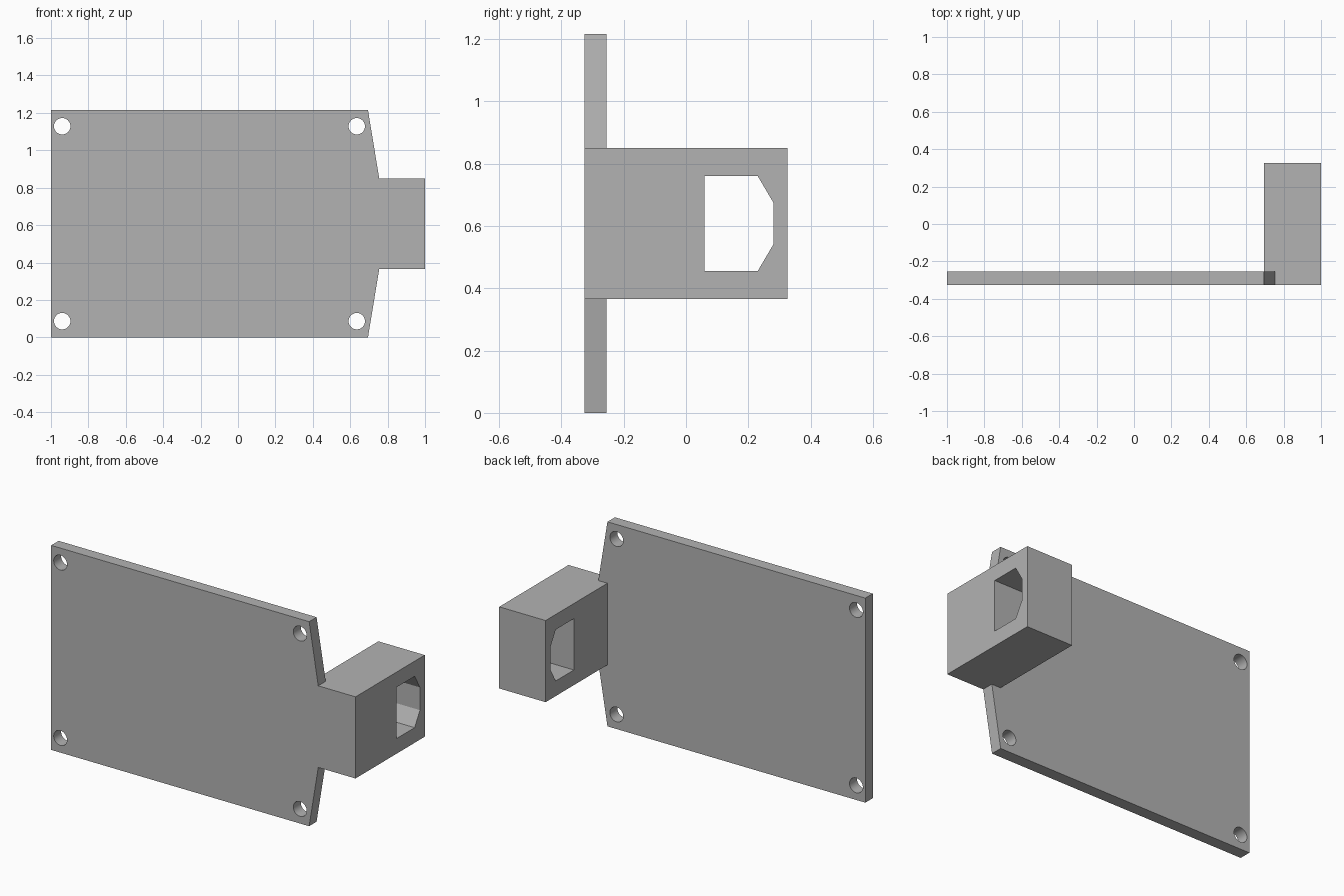
import bpy
import bmesh
import math
from mathutils import Vector

cube = bpy.data.objects.get("Cube")
if cube:
    bpy.data.objects.remove(cube, do_unlink=True)

grey = bpy.data.materials.new("plain grey")
grey.use_nodes = True
colour = (0.45, 0.45, 0.45, 1)
grey.diffuse_color = colour
grey.node_tree.nodes["Principled BSDF"].inputs["Base Color"].default_value = colour


def prism(name, points, sweep):
    """Solid made by sweeping a flat outline along a vector."""
    bm = bmesh.new()
    face = bm.faces.new([bm.verts.new(p) for p in points])
    swept = bmesh.ops.extrude_face_region(bm, geom=[face], use_keep_orig=True)
    moved = [v for v in swept["geom"] if isinstance(v, bmesh.types.BMVert)]
    bmesh.ops.translate(bm, verts=moved, vec=Vector(sweep))
    bmesh.ops.recalc_face_normals(bm, faces=bm.faces)
    mesh = bpy.data.meshes.new(name)
    bm.to_mesh(mesh)
    bm.free()
    mesh.materials.append(grey)
    obj = bpy.data.objects.new(name, mesh)
    bpy.context.collection.objects.link(obj)
    return obj


def combine(target, tool, operation):
    """Apply a boolean and discard the tool."""
    bpy.context.view_layer.objects.active = target
    mod = target.modifiers.new(operation.lower(), "BOOLEAN")
    mod.operation = operation
    mod.solver = "EXACT"
    mod.object = tool
    bpy.ops.object.modifier_apply(modifier=mod.name)
    bpy.data.objects.remove(tool, do_unlink=True)


front, back, thick = -0.325, 0.325, 0.07
height, mid = 1.215, 0.6075
block_low, block_high = mid - 0.2425, mid + 0.2425
block_in = 0.695

# Mounting plate with a tapered end
outline = [(-1, 0), (block_in, 0), (0.755, block_low), (0.755, block_high),
           (block_in, height), (-1, height)]
plate = prism("mounting_plate", [(x, front, z) for x, z in outline], (0, thick, 0))

# Socket block joined to the tapered end
corners = [(front, block_low), (back, block_low), (back, block_high), (front, block_high)]
block = prism("socket_block", [(block_in, y, z) for y, z in corners], (1 - block_in, 0, 0))
combine(plate, block, "UNION")

# Socket opening with chamfered corners, right through the block
half = [(0.06, 0.1525), (0.23, 0.1525), (0.28, 0.0675)]
opening = [(y, mid + d) for y, d in half] + [(y, mid - d) for y, d in reversed(half)]
combine(plate, prism("socket_cutter", [(0.6, y, z) for y, z in opening], (0.5, 0, 0)),
        "DIFFERENCE")

# Four round screw holes
sides, radius = 32, 0.044
for x in (-0.94, 0.635):
    for z in (mid - 0.521, mid + 0.521):
        ring = [(x + radius * math.cos(math.tau * i / sides), front - 0.1,
                 z + radius * math.sin(math.tau * i / sides)) for i in range(sides)]
        combine(plate, prism("screw_hole_cutter", ring, (0, 0.25, 0)), "DIFFERENCE")

plate.name = "bracket_plate_with_socket"
bpy.ops.object.select_all(action="DESELECT")
plate.select_set(True)
bpy.context.view_layer.objects.active = plate
bpy.ops.object.shade_smooth_by_angle(angle=math.radians(25))
